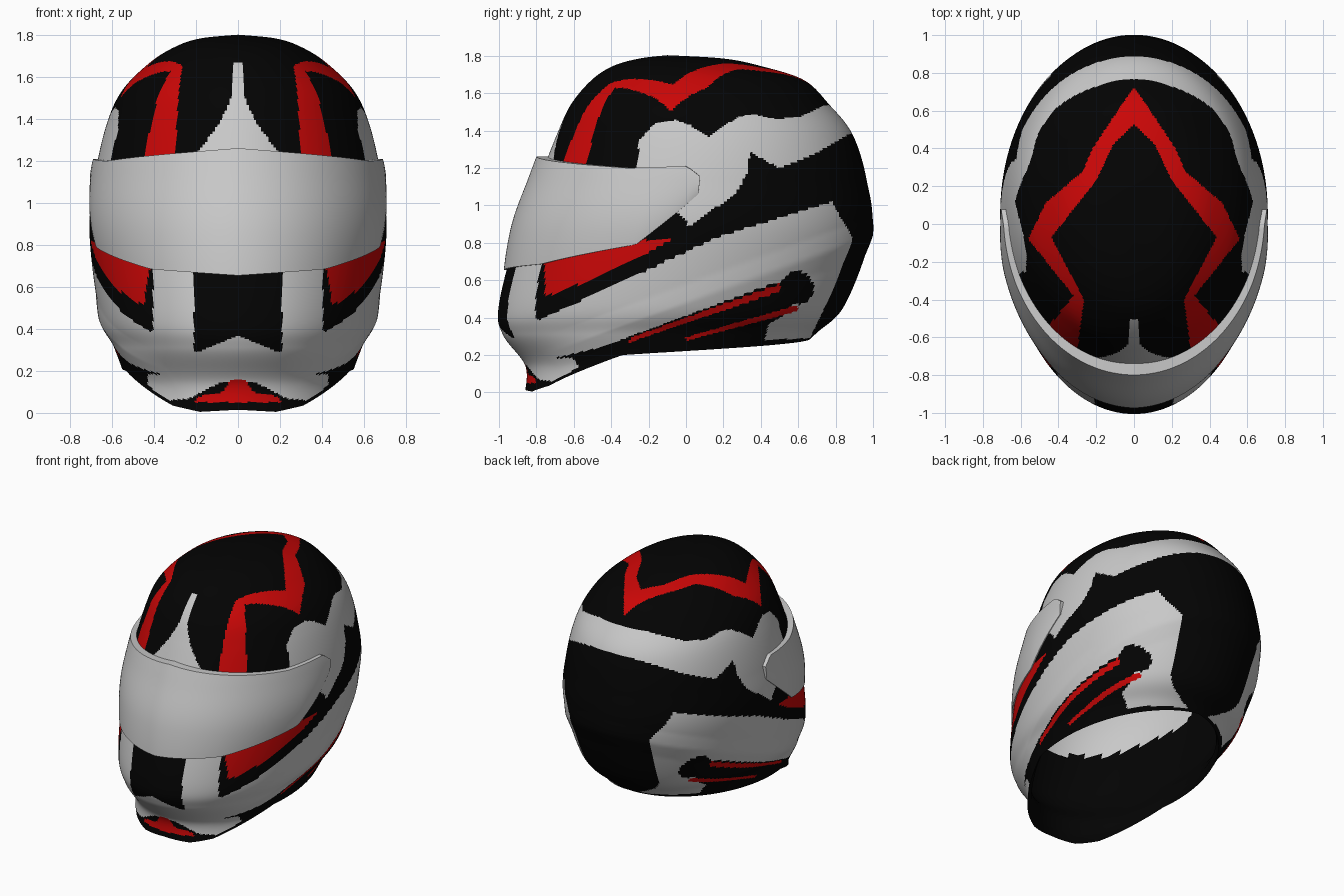
import bpy, bmesh, math
from mathutils import Vector

if "Cube" in bpy.data.objects:
    bpy.data.objects.remove(bpy.data.objects["Cube"])

def mat(name, col):
    m = bpy.data.materials.new(name)
    m.diffuse_color = (*col, 1)
    m.use_nodes = True
    m.node_tree.nodes["Principled BSDF"].inputs["Base Color"].default_value = m.diffuse_color
    return m

GREY, RED, BLACK = 0, 1, 2
MATS = [mat("light_grey", (.58, .58, .58)), mat("red", (.6, .002, .002)), mat("black", (.001, .001, .001))]

# Shell sections from rim to crown: height, front y, back y, half width
ROWS = [Vector(r) for r in [
    (0, -.86, .4, .53), (.145, -.86, .52, .535), (.31, -.98, .69, .59), (.47, -1, .85, .66),
    (.86, -.9, .99, .708), (1.14, -.785, .965, .68), (1.38, -.69, .89, .625), (1.54, -.615, .765, .55),
    (1.67, -.505, .63, .42), (1.745, -.39, .4, .3), (1.785, -.25, .2, .18), (1.803, -.1, -.1, 0)]]
TOP = len(ROWS) - 1

def section(s):
    i = min(int(s), TOP - 1)
    t = s - i
    p0, p1, p2, p3 = [ROWS[max(0, min(TOP, i + k))] for k in (-1, 0, 1, 2)]
    return .5 * (2 * p1 + (p2 - p0) * t + (2 * p0 - 5 * p1 + 4 * p2 - p3) * t * t
                 + (3 * p1 - p0 - 3 * p2 + p3) * t ** 3)

def level(z):
    lo, hi = 0.0, float(TOP)
    for _ in range(30):
        m = (lo + hi) / 2
        if section(m)[0] < z:
            lo = m
        else:
            hi = m
    return lo

def lerp(table, a):
    for (a0, v0), (a1, v1) in zip(table, table[1:]):
        if a <= a1:
            return v0 + (v1 - v0) * (a - a0) / (a1 - a0)
    return table[-1][1]

def surface(s, ang, out=0.0):
    z, yf, yb, w = section(s)
    x, y = math.sin(ang) * w, (yf + yb) / 2 - math.cos(ang) * (yb - yf) / 2
    # slanted ridge along the lower sides
    d = abs(z - .16 - (y + .87) * .366)
    k = 1 + .014 * max(0, 1 - d / .1) * min(1, max(0, (y + .75) / .3))
    p = Vector((x * k, y * k, z))
    if out > 0:
        p += Vector((math.sin(ang), -math.cos(ang), 0)) * out
    elif out < 0:
        p += (p - Vector((0, 0, .9))).normalized() * out
    return p

# Edge heights by angle from the front
RIM = [(0, .015), (20, .005), (36, .035), (76, .2), (180, .285)]
VISOR_TOP = [(0, 1.262), (63, 1.2), (84, 1.21), (89, 1.155)]
VISOR_LOW = [(0, .655), (36, .685), (72, .79), (89, 1.06)]

# Paint outlines: side ones in (y, z), crown in (x, y), lip in (x, z)
UPPER_BAND = [(-.26, 1.2), (-.25, 1.35), (-.17, 1.435), (-.06, 1.457), (.02, 1.43), (.118, 1.366), (.28, 1.475),
              (.36, 1.489), (.476, 1.462), (.61, 1.473), (.743, 1.537), (.95, 1.56), (.95, 1.4), (.888, 1.39),
              (.69, 1.275), (.5, 1.2), (.342, 1.285), (.326, 1.168), (.262, 1.06), (.02, .89)]
LOWER_BAND = [(-1.05, .15), (-1.05, .39), (-.78, .39), (.18, .835), (.78, 1.02), (.893, .82), (.81, .6),
              (.663, .29), (.42, .28), (.44, .364), (.58, .445), (.5, .595), (-.46, .24), (-.85, .15)]
CROWN = [(0, .725), (.12, .55), (.22, .4), (.27, .28), (.464, .116), (.56, -.08), (.32, -.38), (.46, -.55),
         (.31, -.74), (.265, -.4), (.438, -.07), (.2, .23), (.11, .42), (0, .53)]
WEDGE = [(-.754, .72), (-.25, .81), (-.06, .825), (-.19, .755), (-.46, .62), (-.754, .51)]
LIP_GREY = [(.05, .165), (.43, .185), (.43, .13), (.33, .06), (.24, .065), (.17, .1)]
LIP_RED = [(-.01, .16), (.04, .155), (.07, .1), (.17, .085), (.22, .05), (-.01, .05)]

def inside(u, v, poly):
    hit = False
    for (a, b), (c, d) in zip(poly, poly[1:] + poly[:1]):
        if (b > v) != (d > v) and u < a + (c - a) * (v - b) / (d - b):
            hit = not hit
    return hit

def streak(y, z, y0, y1, z0, z1, half):
    # straight stripe that widens towards the rear
    t = (y - y0) / (y1 - y0)
    return 0 < t < 1 and abs(z - z0 - (z1 - z0) * t) < half * (.6 + .4 * t)

def colour(p):
    x, y, z = abs(p.x), p.y, p.z
    if z > 1.15:
        # crown outline, brow drop, upper band
        if inside(x, y, CROWN):
            return RED
        if y < -.1 and z < 1.67 and x < max(.025, .19 * ((1.68 - z) / .43) ** 2):
            return GREY
        return GREY if inside(y, z, UPPER_BAND) else BLACK
    if y < -.1 and z < .2:
        # chin lip
        if inside(x, z, LIP_RED):
            return RED
        if inside(x, z, LIP_GREY):
            return GREY
    # streaks and round spot
    if streak(y, z, -.3, .5, .28, .56, .02) or streak(y, z, 0, .6, .285, .452, .017):
        return RED
    if math.hypot(y - .594, z - .557) < .088:
        return BLACK
    if inside(y, z, WEDGE):
        return RED
    # chin panels
    if y < -.1 and x < .21 and max(.29, .37 - .42 * x) < z < .75:
        return BLACK
    if y < -.1 and x < .405 and .38 < z < .75:
        return GREY
    return GREY if inside(y, z, LOWER_BAND) or inside(y, z, UPPER_BAND) else BLACK

def finish(name, verts, faces, cols):
    me = bpy.data.meshes.new(name)
    me.from_pydata(verts, [], faces)
    for m in MATS:
        me.materials.append(m)
    for f, c in zip(me.polygons, cols):
        f.material_index = c
        f.use_smooth = True
    bm = bmesh.new()
    bm.from_mesh(me)
    bmesh.ops.remove_doubles(bm, verts=bm.verts, dist=1e-5)
    bm.to_mesh(me)
    bm.free()
    ob = bpy.data.objects.new(name, me)
    bpy.context.collection.objects.link(ob)
    return ob

def shell(name, nu, nv, lining):
    verts, faces, cols = [], [], []
    for i in range(nu):
        deg = 360 * i / nu
        s0 = level(lerp(RIM, min(deg, 360 - deg)))
        for j in range(nv + 1):
            s = s0 + (TOP - s0) * j / nv
            verts.append(surface(s, math.radians(deg), -.04 if lining and j else 0))
    for i in range(nu):
        deg = 360 * (i + .5) / nu
        deg = min(deg, 360 - deg)
        lo, hi = lerp(VISOR_LOW, deg) + .04, lerp(VISOR_TOP, deg) - .06
        for j in range(nv):
            a, b = i * (nv + 1) + j, (i + 1) % nu * (nv + 1) + j
            f = [a, b, b + 1, a + 1]
            c = sum((verts[k] for k in f), Vector()) / 4
            if deg < 78 and lo < c.z < hi:
                continue  # eye port
            faces.append(f[::-1] if lining else f)
            cols.append(BLACK if lining else colour(c))
    return finish(name, verts, faces, cols)

shell("helmet_shell", 360, 210, False)
shell("helmet_lining", 200, 120, True)

# Visor: a raised strip following the shell, its border row folded back to the shell
nu, nv, END = 96, 20, 89
verts, faces = [], []
for i in range(-1, nu + 2):
    deg = END * (2 * min(max(i, 0), nu) / nu - 1)
    lo, hi = lerp(VISOR_LOW, abs(deg)), lerp(VISOR_TOP, abs(deg))
    for j in range(-1, nv + 2):
        v = min(max(j, 0), nv) / nv
        out = (.062 - .047 * (1 - v) ** 2) * (1 - .6 * abs(deg) / 90)
        if i in (-1, nu + 1) or j in (-1, nv + 1):
            out = .001
        verts.append(surface(level(lo + (hi - lo) * v), math.radians(deg), out))
n = nv + 3
for i in range(nu + 2):
    for j in range(nv + 2):
        a, b = i * n + j, (i + 1) * n + j
        faces.append([a, b, b + 1, a + 1])
visor = finish("visor", verts, faces, [GREY] * len(faces))
bpy.context.view_layer.objects.active = visor
visor.select_set(True)
bpy.ops.object.shade_smooth_by_angle(angle=math.radians(40))
